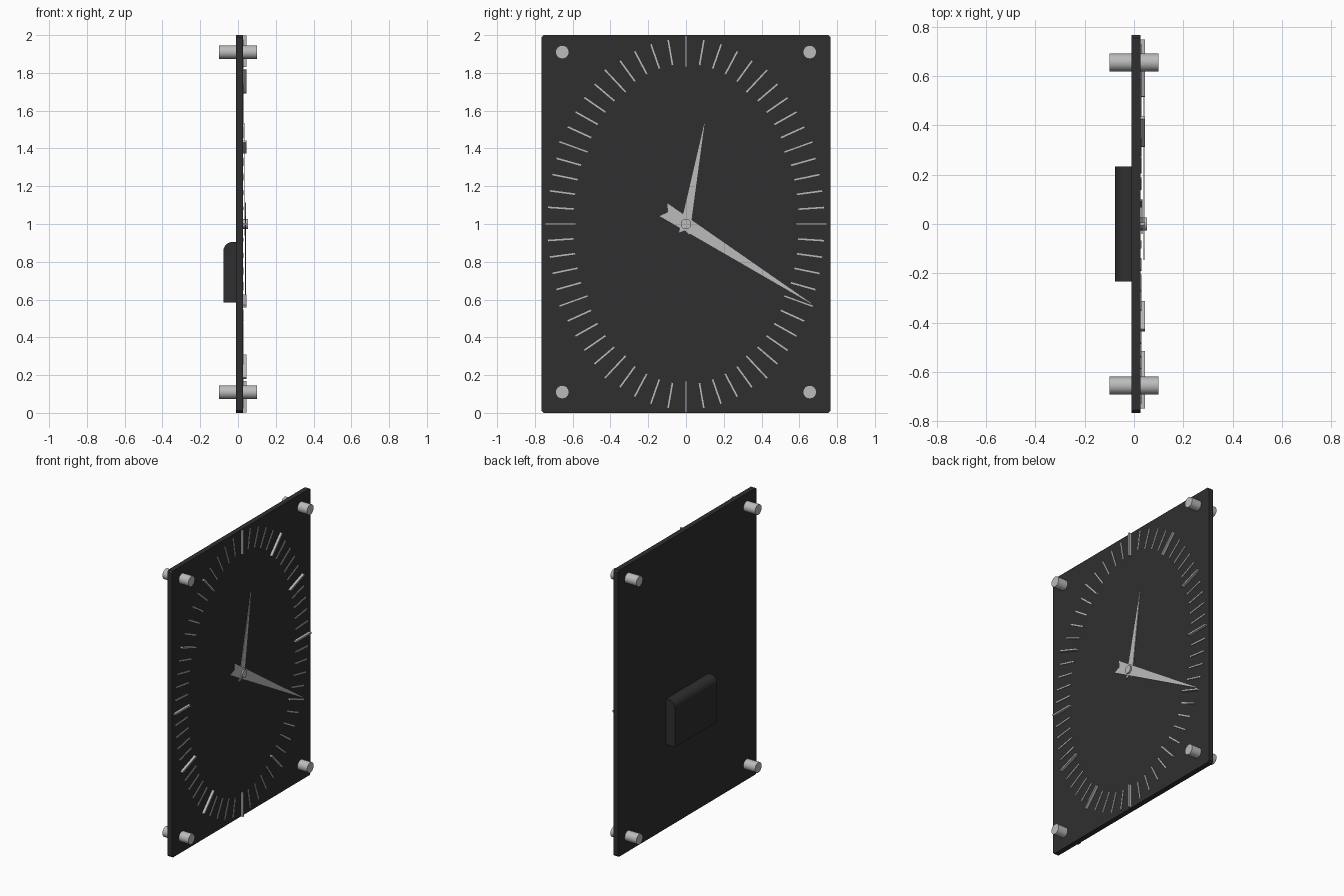
import bpy, bmesh, math

if "Cube" in bpy.data.objects:
    bpy.data.objects.remove(bpy.data.objects["Cube"])


def material(name, rgb):
    m = bpy.data.materials.new(name)
    m.diffuse_color = (*rgb, 1)
    m.use_nodes = True
    m.node_tree.nodes["Principled BSDF"].inputs["Base Color"].default_value = m.diffuse_color
    return m


BLACK = material("black", (0.028, 0.028, 0.028))
GREY = material("light grey", (0.50, 0.50, 0.50))
CZ = 1.0  # height of the dial centre


def finish(bm, name, mat, smooth=False):
    bmesh.ops.recalc_face_normals(bm, faces=bm.faces)
    me = bpy.data.meshes.new(name)
    bm.to_mesh(me)
    bm.free()
    me.materials.append(mat)
    ob = bpy.data.objects.new(name, me)
    bpy.context.collection.objects.link(ob)
    if smooth:
        bpy.ops.object.select_all(action='DESELECT')
        ob.select_set(True)
        bpy.context.view_layer.objects.active = ob
        bpy.ops.object.shade_smooth_by_angle(angle=math.radians(40))
    return ob


def add_prism(bm, pts, x0, x1):
    """Extrude a (y, z) outline from x0 to x1."""
    face = bm.faces.new([bm.verts.new((x0, y, z)) for y, z in pts])
    ext = bmesh.ops.extrude_face_region(bm, geom=[face])
    verts = [g for g in ext["geom"] if isinstance(g, bmesh.types.BMVert)]
    bmesh.ops.translate(bm, vec=(x1 - x0, 0, 0), verts=verts)


def prism(name, pts, x0, x1, mat, smooth=False):
    bm = bmesh.new()
    add_prism(bm, pts, x0, x1)
    return finish(bm, name, mat, smooth)


def place(pts, cy, cz, angle):
    """Turn (across, along) points so 'along' lies at a clockwise angle from up."""
    s, c = math.sin(angle), math.cos(angle)
    return [(cy + u * c + v * s, cz - u * s + v * c) for u, v in pts]


def circle(cy, cz, r, n):
    return [(cy + r * math.cos(2 * math.pi * i / n),
             cz + r * math.sin(2 * math.pi * i / n)) for i in range(n)]


# Dial plate with slightly clipped corners
W, B = 0.765, 0.012
prism("dial_plate",
      [(-W + B, 0), (W - B, 0), (W, B), (W, 2 - B),
       (W - B, 2), (-W + B, 2), (-W, 2 - B), (-W, B)], -0.010, 0.026, BLACK)

# Stand-off pins through the corners
for sy, side in ((-1, "left"), (1, "right")):
    for z, level in ((0.11, "lower"), (1.91, "upper")):
        prism(f"{level}_{side}_pin", circle(sy * 0.655, z, 0.036, 16),
              -0.1, 0.1, GREY, True)

# Ticks evenly spaced by arc length around an oval, pointing along its normal
A, H, N = 0.665, 0.915, 7200
arc = [0.0]
for i in range(N):
    t = 2 * math.pi * (i + 0.5) / N
    arc.append(arc[-1] + math.hypot(A * math.cos(t), H * math.sin(t)))
hours, minutes = bmesh.new(), bmesh.new()
i = 0
for k in range(60):
    while arc[i] < arc[-1] * k / 60 - 1e-6:
        i += 1
    t = 2 * math.pi * i / N
    angle = math.atan2(math.sin(t) / A, math.cos(t) / H)
    hour = k % 5 == 0
    w, l = (0.006, 0.0825) if hour else (0.0042, 0.068)
    bar = place([(-w, -l), (w, -l), (w, l), (-w, l)],
                A * math.sin(t), CZ + H * math.cos(t), angle)
    add_prism(hours if hour else minutes, bar, 0.024, 0.044 if hour else 0.030)
finish(hours, "hour_marks", GREY)
finish(minutes, "minute_marks", GREY)


# Tapered hands with a notched tail
def hand(name, length, tail, half, notch, angle, x0, x1):
    pts = [(-half, -tail), (0, -tail + notch), (half, -tail),
           (0.003, length), (-0.003, length)]
    prism(name, place(pts, 0, CZ, angle), x0, x1, GREY)


hand("hour_hand", 0.543, 0.055, 0.031, 0.018, math.radians(10.4), 0.031, 0.035)
hand("minute_hand", 0.79, 0.145, 0.042, 0.028, math.radians(122.4), 0.038, 0.042)
prism("hand_pivot", circle(0, CZ, 0.027, 24), 0.024, 0.052, GREY, True)

# Movement housing on the back, rounded along its upper rear edge
R, BACK, TOP = 0.05, -0.078, 0.905
profile = [(-0.008, 0.585), (-0.008, TOP)]
profile += [(BACK + R - R * math.sin(a), TOP - R + R * math.cos(a))
            for a in (math.pi / 2 * j / 8 for j in range(9))]
profile.append((BACK, 0.585))
bm = bmesh.new()
base = bm.faces.new([bm.verts.new((x, -0.233, z)) for x, z in profile])
ext = bmesh.ops.extrude_face_region(bm, geom=[base])
bmesh.ops.translate(bm, vec=(0, 0.466, 0),
                    verts=[g for g in ext["geom"] if isinstance(g, bmesh.types.BMVert)])
finish(bm, "movement_housing", BLACK, True)
